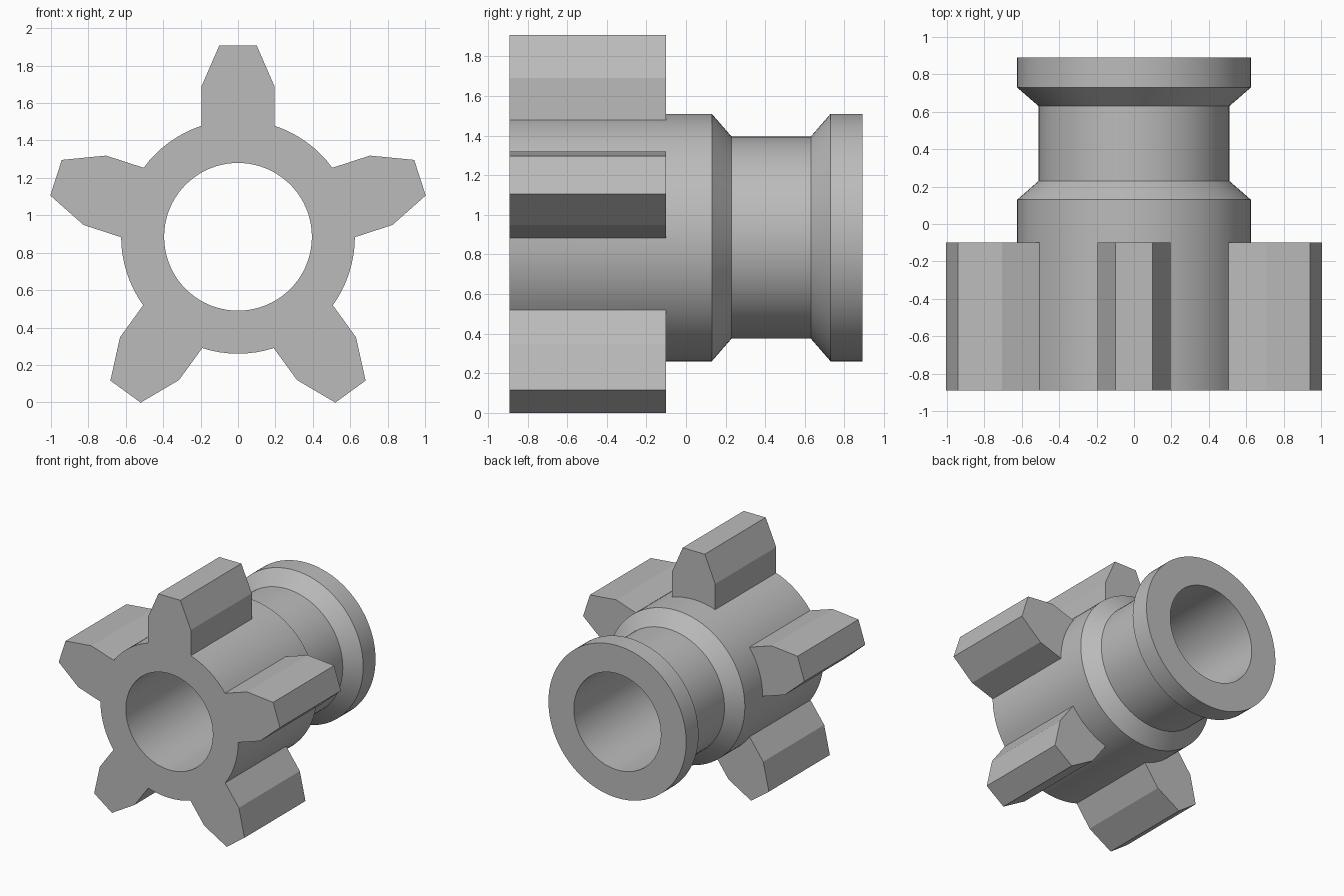
import bpy
import bmesh
from math import radians, sin, cos, tau
from mathutils import Matrix, Vector

cube = bpy.data.objects.get("Cube")
if cube:
    bpy.data.objects.remove(cube, do_unlink=True)

AXIS_Z = 0.885      # height of the bore axis
FRONT, BACK = -0.89, 0.89
BORE_R, HUB_R, NECK_R = 0.395, 0.625, 0.51
SEGMENTS = 80
TOOTH_COUNT = 5

# Plain grey finish
grey = bpy.data.materials.new("matte grey")
grey.use_nodes = True
grey_rgba = (0.5, 0.5, 0.5, 1)
grey.diffuse_color = grey_rgba
grey.node_tree.nodes["Principled BSDF"].inputs["Base Color"].default_value = grey_rgba


def finish(name, bm):
    bmesh.ops.recalc_face_normals(bm, faces=bm.faces)
    mesh = bpy.data.meshes.new(name)
    bm.to_mesh(mesh)
    bm.free()
    mesh.materials.append(grey)
    obj = bpy.data.objects.new(name, mesh)
    bpy.context.collection.objects.link(obj)
    return obj


def lathe(name, profile):
    """Turn a closed (y, radius) profile around the bore axis."""
    bm = bmesh.new()
    rings = []
    for i in range(SEGMENTS):
        a = tau * i / SEGMENTS
        rings.append([bm.verts.new((r * sin(a), y, AXIS_Z + r * cos(a)))
                      for y, r in profile])
    n = len(profile)
    for i, ring in enumerate(rings):
        after = rings[(i + 1) % SEGMENTS]
        for j in range(n):
            k = (j + 1) % n
            bm.faces.new((ring[j], ring[k], after[k], after[j]))
    return finish(name, bm)


def prism(name, outline, y0, y1, turn):
    """Extrude an (x, radial height) outline along y, turned about the axis."""
    bm = bmesh.new()
    face = bm.faces.new([bm.verts.new((x, y0, h)) for x, h in outline])
    moved = bmesh.ops.extrude_face_region(bm, geom=[face])["geom"]
    bmesh.ops.translate(bm, vec=Vector((0, y1 - y0, 0)),
                        verts=[v for v in moved if isinstance(v, bmesh.types.BMVert)])
    place = Matrix.Translation((0, 0, AXIS_Z)) @ Matrix.Rotation(turn, 4, "Y")
    bmesh.ops.transform(bm, matrix=place, verts=bm.verts)
    return finish(name, bm)


# Bored hub with a grooved neck and rear collar
gear = lathe("pinion_gear", [
    (FRONT, BORE_R), (FRONT, HUB_R), (0.13, HUB_R), (0.23, NECK_R),
    (0.63, NECK_R), (0.73, HUB_R), (BACK, HUB_R), (BACK, BORE_R)])

# Tapered teeth, rooted inside the hub and fused with it
half = [(0.195, 0.5), (0.195, 0.805), (0.1, 1.023)]
outline = half + [(-x, h) for x, h in reversed(half)]
bpy.context.view_layer.objects.active = gear
for i in range(TOOTH_COUNT):
    tooth = prism(f"tooth_{i + 1}", outline, FRONT, -0.10, tau * i / TOOTH_COUNT)
    fuse = gear.modifiers.new("fuse tooth", "BOOLEAN")
    fuse.operation = "UNION"
    fuse.solver = "EXACT"
    fuse.object = tooth
    bpy.ops.object.modifier_apply(modifier=fuse.name)
    bpy.data.objects.remove(tooth, do_unlink=True)

# Round surfaces smooth, machined edges sharp
bpy.ops.object.select_all(action="DESELECT")
gear.select_set(True)
bpy.ops.object.shade_smooth_by_angle(angle=radians(20))
